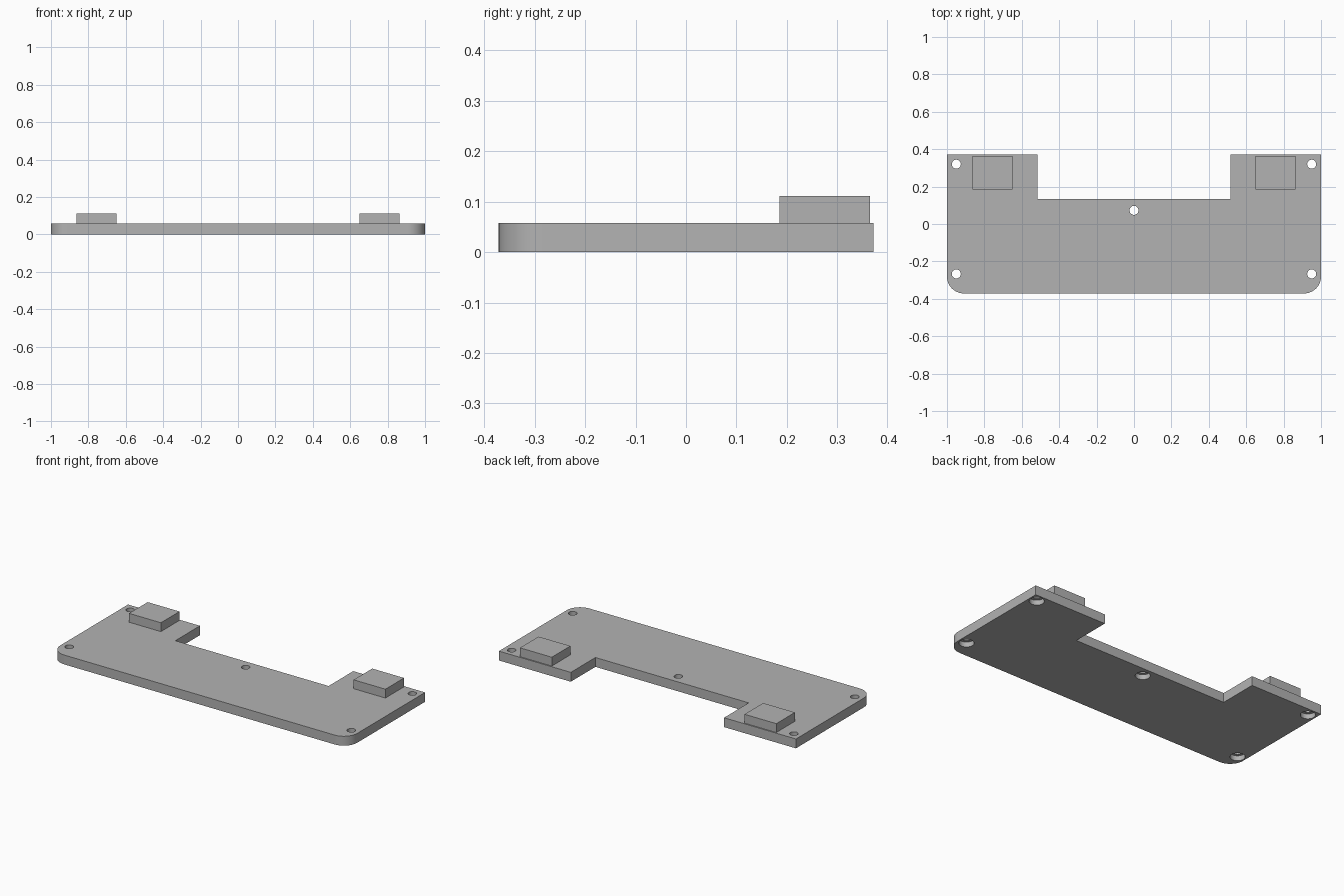
import bpy, bmesh, math

if "Cube" in bpy.data.objects:
    bpy.data.objects.remove(bpy.data.objects["Cube"])

THICK = 0.057
HALF_Y = 0.371
CORNER = 0.09

grey = bpy.data.materials.new("light_grey")
grey.diffuse_color = (0.45, 0.45, 0.45, 1)
grey.use_nodes = True
grey.node_tree.nodes["Principled BSDF"].inputs["Base Color"].default_value = grey.diffuse_color


def finish(name, bm):
    bmesh.ops.recalc_face_normals(bm, faces=bm.faces[:])
    mesh = bpy.data.meshes.new(name)
    bm.to_mesh(mesh)
    bm.free()
    mesh.materials.append(grey)
    ob = bpy.data.objects.new(name, mesh)
    bpy.context.collection.objects.link(ob)
    return ob


def prism(name, outline, z0, z1):
    bm = bmesh.new()
    face = bm.faces.new([bm.verts.new((x, y, z0)) for x, y in outline])
    top = bmesh.ops.extrude_face_region(bm, geom=[face])["geom"]
    bmesh.ops.translate(bm, vec=(0, 0, z1 - z0),
                        verts=[g for g in top if isinstance(g, bmesh.types.BMVert)])
    return finish(name, bm)


def stepped_cutter(name, x, y, profile, segments=32):
    """Closed solid of revolution from (radius, z) points."""
    bm = bmesh.new()
    rings = []
    for r, z in profile:
        rings.append([bm.verts.new((x + r * math.cos(2 * math.pi * i / segments),
                                    y + r * math.sin(2 * math.pi * i / segments), z))
                      for i in range(segments)])
    for a, b in zip(rings, rings[1:]):
        for i in range(segments):
            j = (i + 1) % segments
            bm.faces.new((a[i], a[j], b[j], b[i]))
    bm.faces.new(rings[0])
    bm.faces.new(rings[-1])
    return finish(name, bm)


# Base plate: rounded front corners, square back corners, notch in the back
right = []
for i in range(13):
    a = math.radians(-90 + 90 * i / 12)
    right.append((1 - CORNER + CORNER * math.cos(a),
                  -HALF_Y + CORNER + CORNER * math.sin(a)))
right += [(1, HALF_Y), (0.516, HALF_Y), (0.516, 0.134)]
outline = right + [(-x, y) for x, y in reversed(right)]
plate = prism("base_plate", outline, 0, THICK)

# Screw holes, counterbored from below
profile = [(0.041, -0.05), (0.041, 0.03), (0.024, 0.03), (0.024, 0.1)]
holes = [(-0.95, 0.32), (0.95, 0.32), (-0.95, -0.267), (0.95, -0.267), (0, 0.073)]
for n, (x, y) in enumerate(holes):
    cutter = stepped_cutter(f"hole_cutter_{n + 1}", x, y, profile)
    cutter.hide_render = True
    cutter.hide_set(True)
    mod = plate.modifiers.new(f"screw_hole_{n + 1}", 'BOOLEAN')
    mod.operation = 'DIFFERENCE'
    mod.solver = 'EXACT'
    mod.object = cutter

# Bake the holes into the plate and drop the cutters
graph = bpy.context.evaluated_depsgraph_get()
baked = bpy.data.meshes.new_from_object(plate.evaluated_get(graph))
plate.modifiers.clear()
plate.data = baked
for ob in [o for o in bpy.data.objects if o.name.startswith("hole_cutter")]:
    bpy.data.objects.remove(ob)

bpy.ops.object.select_all(action='DESELECT')
plate.select_set(True)
bpy.context.view_layer.objects.active = plate
bpy.ops.object.shade_smooth_by_angle(angle=math.radians(30))

# Raised blocks on the two back arms
for side, s in (("left", -1), ("right", 1)):
    xa, xb = s * 0.649, s * 0.863
    prism(f"{side}_block", [(xa, 0.185), (xb, 0.185), (xb, 0.364), (xa, 0.364)],
          THICK, 0.111)
